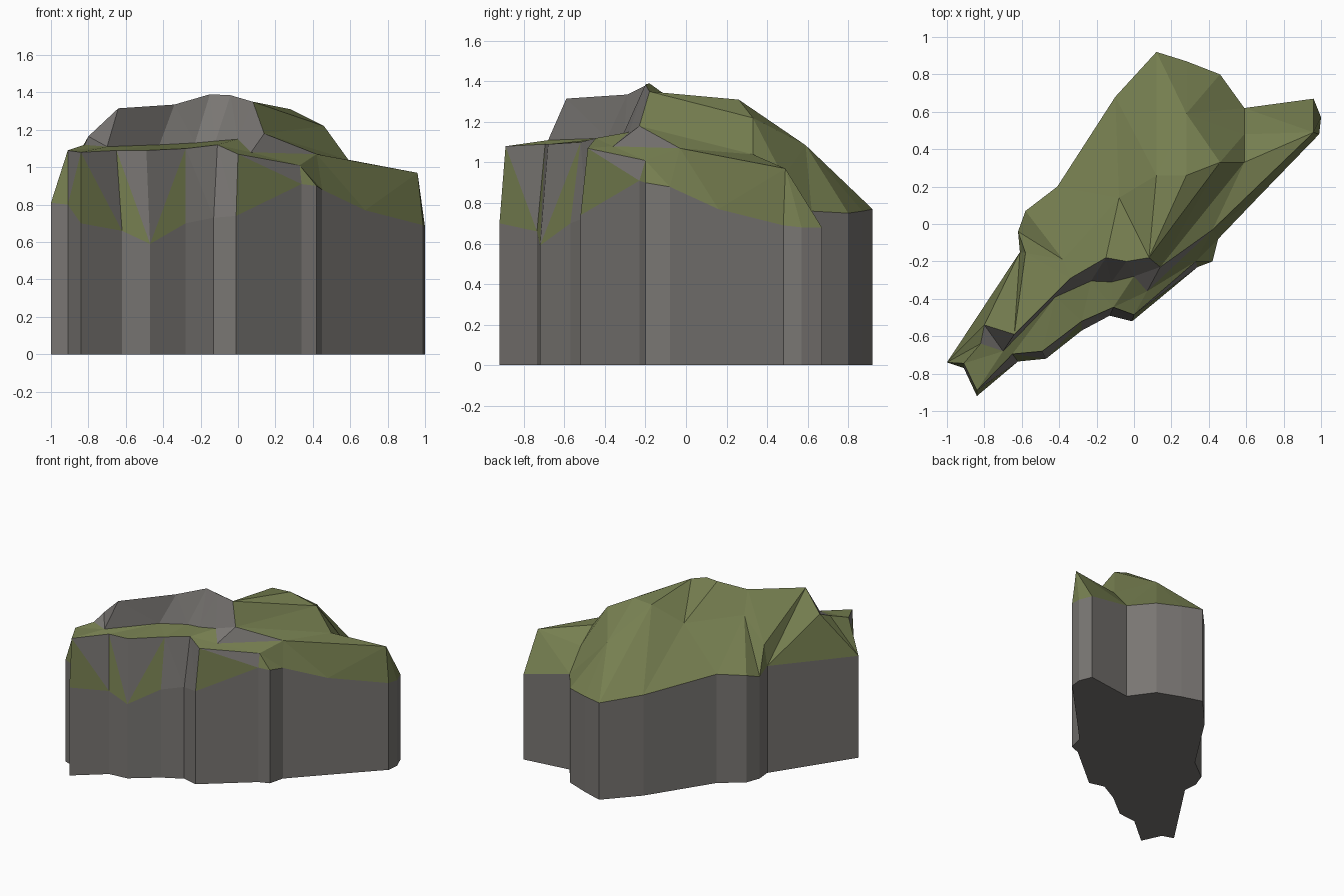
import bpy, bmesh
from mathutils import Vector
from mathutils.geometry import delaunay_2d_cdt

if "Cube" in bpy.data.objects:
    bpy.data.objects.remove(bpy.data.objects["Cube"])

# Wall outline seen from above, with the height of the wall top
wall = [(-1.0, -.74, .81), (-.91, -.77, .80), (-.84, -.92, .70), (-.62, -.735, .66),
        (-.47, -.72, .59), (-.28, -.57, .70), (-.13, -.49, .73), (-.01, -.52, .74),
        (.34, -.23, .91), (.42, -.20, .90), (.45, -.08, .88), (.68, .16, .77),
        (.99, .48, .69), (1.0, .57, .68), (.96, .67, .68), (.59, .62, .76),
        (.46, .80, .75), (.28, .87, .76), (.12, .92, .77), (-.10, .68, .80),
        (-.41, .20, .865), (-.58, .07, .85), (-.62, -.04, .81), (-.61, -.15, .85)]
# Ledge rim along the front
lip = [(-.91, -.745, 1.09), (-.84, -.89, 1.08), (-.65, -.695, 1.09), (-.49, -.68, 1.09),
       (-.28, -.52, 1.10), (-.11, -.445, 1.12), (0, -.485, 1.07), (.33, -.20, 1.01),
       (.42, -.03, 1.07), (.96, .49, .97)]
# Foot of the upper rock step
foot = [(-.82, -.64, 1.12), (-.70, -.68, 1.11), (-.42, -.39, 1.12), (-.23, -.305, 1.13),
        (-.12, -.31, 1.14), (0, -.28, 1.15), (.14, -.23, 1.18)]
# Crest of the upper rock step
crest = [(-.80, -.54, 1.165), (-.64, -.59, 1.315), (-.34, -.29, 1.335),
         (-.15, -.18, 1.39), (-.04, -.20, 1.385), (.08, -.18, 1.35)]
# Grassy mound behind the crest, the right shoulder and one low boulder point
mound = [(.28, .26, 1.31), (.46, .33, 1.22), (.12, .26, 1.30), (-.08, .14, 1.16),
         (-.38, -.19, 1.18), (-.58, -.155, 1.01), (.28, .59, 1.085),
         (.59, .33, 1.04), (.59, .48, .93), (.07, -.36, 1.08)]

parts = {"w": wall, "l": lip, "f": foot, "c": crest, "m": mound}
names, points = [], []
for key, pts in parts.items():
    for i, p in enumerate(pts):
        names.append(key + str(i))
        points.append(Vector(p))
idx = {n: i for i, n in enumerate(names)}
n_wall = len(wall)

# Ridge lines that the top surface has to follow
lines = ["l0 l1 l2 l3 l4 l5 l6 l7 l8 l9 m8 m7", "f0 f1 f2 f3 f4 f5 f6", "f0 c0 c1 c2 c3 c4 c5",
         "c1 f1", "c2 f2", "c5 f6", "c5 m1 m7", "f6 m7", "c5 m0 m1", "m0 m2 m3 m4 m5",
         "m2 w18", "m0 m6 w17", "m1 m6", "m8 w15", "f5 m9 f6", "m9 l8 f6",
         "l1 w3", "w4 l2", "w4 l4", "l6 w8", "l8 w10", "l8 w11", "l9 w12", "l9 w14"]
lines += [f"l{i} w{i + 1}" for i in range(8)]
edges = set()
for line in lines:
    chain = [idx[n] for n in line.split()]
    edges |= {tuple(sorted(e)) for e in zip(chain, chain[1:])}

flat, _, tris, origin, _, _ = delaunay_2d_cdt(
    [p.xy for p in points], sorted(edges), [list(range(n_wall))], 1, 1e-5)


def height(i):
    """Height of a surface point, taken from the nearest given point if new."""
    if origin[i]:
        return points[origin[i][0]].z
    near = sorted(points, key=lambda p: (p.xy - flat[i]).length)[:2]
    return sum(p.z for p in near) / 2


def is_rock(tags):
    """Steep front step and parts of the front rim are bare rock."""
    kinds = [t[0] for t in tags]
    if set(kinds) == {"f", "c"} or tags in ({"f5", "f6", "m9"}, {"m9", "f6", "l8"}):
        return True
    on_wall = [int(t[1:]) for t in tags if t[0] == "w"]
    if set(kinds) == {"w", "l"} and all(1 <= i <= 8 for i in on_wall):
        return len(on_wall) == 1 or set(on_wall) in ({5, 6}, {6, 7})
    return False


def material(name, color):
    m = bpy.data.materials.new(name)
    m.diffuse_color = (*color, 1)
    m.use_nodes = True
    m.node_tree.nodes["Principled BSDF"].inputs["Base Color"].default_value = m.diffuse_color
    return m


# Assemble the cliff: draped top, vertical walls and flat base
bm = bmesh.new()
top = [bm.verts.new((v.x, v.y, height(i))) for i, v in enumerate(flat)]
for t in tris:
    face = bm.faces.new([top[i] for i in t])
    tags = {names[origin[i][0]] for i in t if origin[i]}
    face.material_index = 0 if is_rock(tags) else 1
by_origin = {o: top[i] for i, src in enumerate(origin) for o in src}
rim = [by_origin[i] for i in range(n_wall)]
base = [bm.verts.new((p.x, p.y, 0)) for p in points[:n_wall]]
for i in range(n_wall):
    j = (i + 1) % n_wall
    bm.faces.new((base[i], base[j], rim[j], rim[i]))
bm.faces.new(base[::-1])
bmesh.ops.recalc_face_normals(bm, faces=bm.faces)

mesh = bpy.data.meshes.new("grassy_cliff")
bm.to_mesh(mesh)
bm.free()
mesh.materials.append(material("rock", (.19, .18, .17)))
mesh.materials.append(material("grass", (.18, .21, .08)))
cliff = bpy.data.objects.new("grassy_cliff", mesh)
bpy.context.collection.objects.link(cliff)
